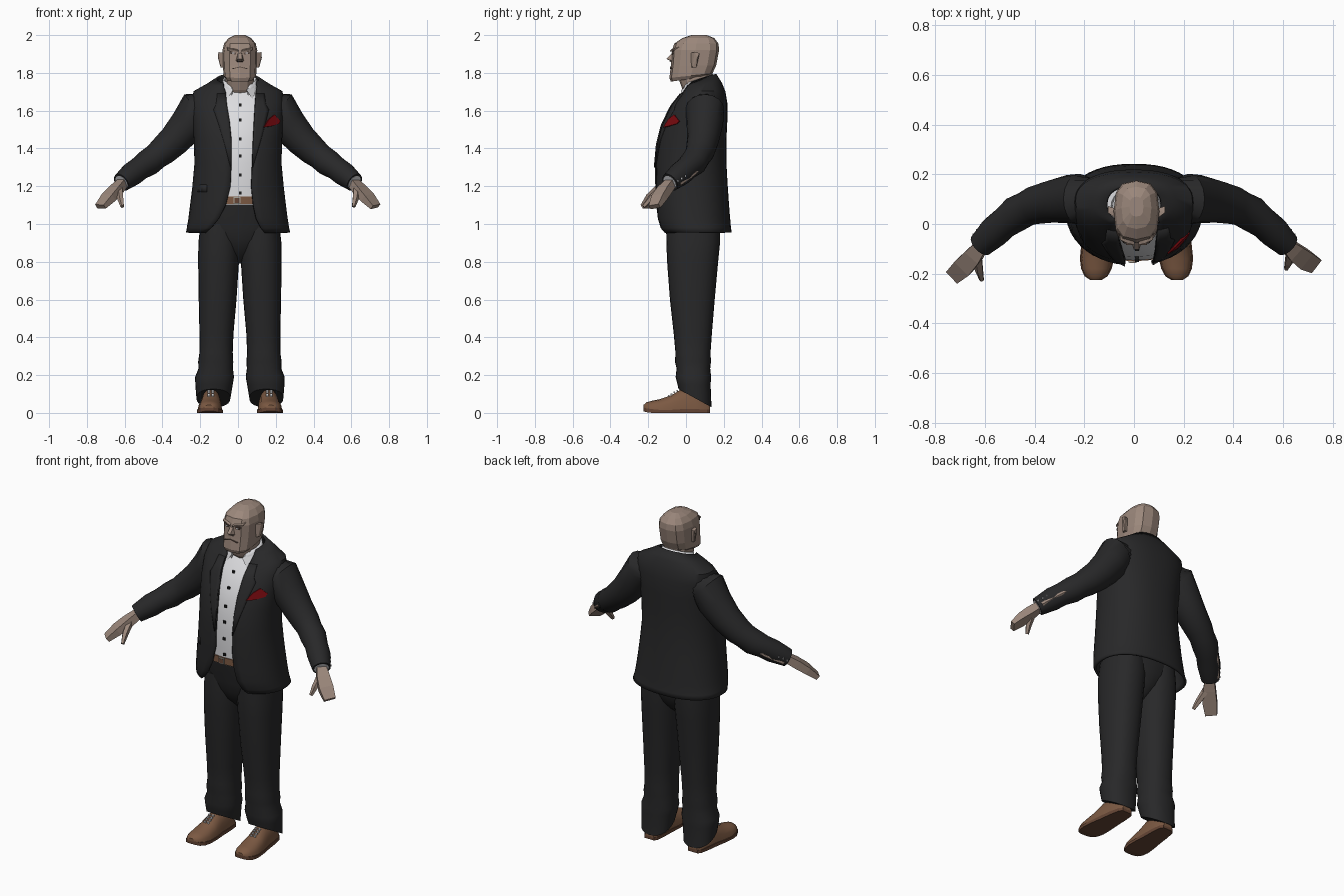
import bpy, bmesh, math
from mathutils import Vector

cube = bpy.data.objects.get("Cube")
if cube:
    bpy.data.objects.remove(cube, do_unlink=True)


def material(name, r, g, b):
    m = bpy.data.materials.new(name)
    m.use_nodes = True
    m.diffuse_color = (r, g, b, 1)
    bsdf = next(n for n in m.node_tree.nodes if n.type == 'BSDF_PRINCIPLED')
    bsdf.inputs["Base Color"].default_value = (r, g, b, 1)
    return m


SUIT = material("charcoal cloth", .021, .021, .022)
SHIRT = material("white cotton", .72, .72, .74)
SKIN = material("skin", .33, .245, .2)
CREASE = material("dark skin crease", .11, .075, .06)
LEATHER = material("brown leather", .2, .1, .055)
SOLE = material("dark brown sole", .13, .06, .035)
RED = material("red silk", .2, .003, .005)
BLACK = material("black button", .01, .01, .01)
METAL = material("buckle metal", .4, .38, .33)
MIDLINE = .01   # body midline offset


def finish(name, bm, mat, smooth=True, thickness=0):
    bmesh.ops.recalc_face_normals(bm, faces=bm.faces[:])
    mesh = bpy.data.meshes.new(name)
    bm.to_mesh(mesh)
    bm.free()
    mesh.materials.append(mat)
    if smooth:
        mesh.shade_smooth()
        mesh.set_sharp_from_angle(angle=math.radians(40))
    obj = bpy.data.objects.new(name, mesh)
    bpy.context.collection.objects.link(obj)
    if thickness:
        mod = obj.modifiers.new("thickness", 'SOLIDIFY')
        mod.thickness, mod.offset = thickness, 0
    return obj


def loft(name, rings, mat, closed=True, smooth=True, thickness=0):
    bm = bmesh.new()
    rows = [[bm.verts.new(p) for p in ring] for ring in rings]
    n = len(rows[0])
    for a, b in zip(rows, rows[1:]):
        for i in range(n if closed else n - 1):
            j = (i + 1) % n
            bm.faces.new((a[i], a[j], b[j], b[i]))
    if closed:
        bm.faces.new(rows[0])
        bm.faces.new(rows[-1])
    return finish(name, bm, mat, smooth, thickness)


def spow(v, e):
    return math.copysign(abs(v) ** e, v)


def oval(z, a, yf, yb, cx=0, tilt=0, n=24, p=2.3, start=0, end=2 * math.pi):
    """Rounded ring; angle zero is the front centre, then the left side."""
    cy, b = (yf + yb) / 2, (yb - yf) / 2
    full = end - start > 6.28
    pts = []
    for i in range(n):
        t = start + (end - start) * i / (n if full else n - 1)
        dy = -b * spow(math.cos(t), 2 / p)
        pts.append((cx + a * spow(math.sin(t), 2 / p), cy + dy, z + tilt * dy))
    return pts


def hull(name, pts, mat, side=1):
    bm = bmesh.new()
    for x, y, z in pts:
        bm.verts.new((MIDLINE + side * x, y, z))
    bmesh.ops.convex_hull(bm, input=bm.verts[:])
    return finish(name, bm, mat, False)


def box(name, c, size, mat):
    bm = bmesh.new()
    bmesh.ops.create_cube(bm, size=1)
    for v in bm.verts:
        v.co = Vector(c) + Vector(v.co[i] * size[i] for i in range(3))
    return finish(name, bm, mat, False)


def sweep(name, stations, mat, side, n=16, smooth=True):
    """Tube through (x, y, z, half width, half thickness) stations."""
    centres = [Vector(s[:3]) for s in stations]
    rings = []
    for i, s in enumerate(stations):
        d = (centres[min(i + 1, len(centres) - 1)] - centres[max(i - 1, 0)]).normalized()
        w = Vector((.7, .7, 0))
        w = (w - d * w.dot(d)).normalized()
        u = d.cross(w)
        ring = []
        for k in range(n):
            t = 2 * math.pi * (k + .5) / n
            q = centres[i] + w * s[3] * math.cos(t) + u * s[4] * math.sin(t)
            ring.append((side * q.x, q.y, q.z))
        rings.append(ring)
    return loft(name, rings, mat, smooth=smooth)


# Jacket: z, half width, front y, back y, right edge, left edge, tilt
COAT = [(.955, .27, -.125, .236, .17, .14, 0), (.98, .265, -.142, .232, .14, .12, 0),
        (1.03, .257, -.152, .228, .1, .095, 0), (1.1, .248, -.156, .222, .065, .08, 0),
        (1.2, .236, -.158, .215, .04, .07, 0), (1.32, .225, -.16, .208, .035, .075, 0),
        (1.45, .228, -.145, .208, .035, .08, 0), (1.55, .236, -.115, .213, .045, .085, 0),
        (1.64, .243, -.065, .213, .06, .09, 0), (1.70, .23, -.015, .203, .065, .095, 0),
        (1.735, .165, -.005, .185, .075, .1, .1), (1.765, .109, 0, .155, .076, .095, .35)]
P = 2.3


def coat_at(z):
    for a, b in zip(COAT, COAT[1:]):
        if z <= b[0]:
            f = (z - a[0]) / (b[0] - a[0])
            return [u + (v - u) * f for u, v in zip(a, b)]
    return COAT[-1]


def coat_y(x, z):
    _, a, yf, yb = coat_at(z)[:4]
    rise = max(0, 1 - abs(x / a) ** P) ** (1 / P)
    return (yf + yb) / 2 - (yb - yf) / 2 * rise


rings = []
for z, a, yf, yb, right, left, tilt in COAT:
    t0 = math.asin((left / a) ** (P / 2))
    t1 = 2 * math.pi - math.asin((right / a) ** (P / 2))
    rings.append(oval(z, a, yf, yb, 0, tilt, 40, P, t0, t1))
loft("jacket_body", rings, SUIT, closed=False, thickness=.012)

# Lapels and the pocket flap lie on the jacket front
for side, label in ((1, "left"), (-1, "right")):
    rows = []
    for z, width in ((1.3, .004), (1.42, .035), (1.52, .058), (1.605, .075), (1.63, .058), (1.69, .045)):
        edge = coat_at(z)[5 if side > 0 else 4]
        xs = [side * (edge + width * k / 4) for k in range(5)]
        rows.append([(x, coat_y(x, z) - .009, z) for x in xs])
    loft(label + "_lapel", rows, SUIT, closed=False, thickness=.006)
rows = [[(x, coat_y(x, z) - .006, z) for x in (-.165, -.19, -.212, -.225)] for z in (1.17, 1.21)]
loft("right_pocket_flap", rows, SUIT, closed=False, thickness=.005)

# Pocket square
bm = bmesh.new()
square = ((.135, 1.512), (.175, 1.517), (.215, 1.53), (.222, 1.545), (.192, 1.578), (.163, 1.555))
bm.faces.new([bm.verts.new((x, coat_y(x, z) - .014, z)) for x, z in square])
finish("pocket_square", bm, RED, False, .009)

# Shirt, its buttons and collar
rings = [oval(z, a * .88, yf + .013, yb - .025, .005) for z, a, yf, yb, *_ in COAT[3:10]]
loft("shirt", rings, SHIRT)
for z in (1.165, 1.26, 1.36, 1.45, 1.55, 1.63):
    box("shirt_button", (.012, coat_y(.01, z) + .01, z), (.015, .008, .015), BLACK)
rings = [oval(z, a, yf, yb, MIDLINE, .35, 24, 2, .45, 2 * math.pi - .45)
         for z, a, yf, yb in ((1.69, .1, -.02, .15), (1.735, .092, -.02, .145), (1.766, .084, -.015, .14))]
loft("shirt_collar", rings, SHIRT, closed=False, thickness=.008)
for side in (1, -1):
    hull("collar_point", [(.035, -.025, 1.71), (.07, -.03, 1.655), (.086, 0, 1.68), (.082, .03, 1.75),
                          (.04, -.015, 1.715), (.07, -.02, 1.665), (.075, .03, 1.745)], SHIRT, side)

# Belt and buckle
loft("belt", [oval(z, .215, -.15, .18) for z in (1.105, 1.145)], LEATHER)
box("belt_buckle", (-.005, -.15, 1.125), (.036, .01, .036), METAL)
box("buckle_inset", (-.005, -.1535, 1.125), (.026, .006, .026), SOLE)

# Trousers
loft("trouser_seat", [oval(z, a, yf, yb, MIDLINE) for z, a, yf, yb in (
    (1.12, .2, -.135, .17), (.98, .208, -.112, .183), (.92, .17, -.098, .175),
    (.86, .1, -.07, .15), (.82, .06, -.03, .115), (.79, .025, 0, .08))], SUIT)
LEG = [(1.0, .108, .1, -.1, .18), (.9, .11, .11, -.104, .18), (.8, .113, .108, -.1, .17),
       (.6, .118, .1, -.085, .152), (.42, .124, .09, -.065, .137), (.32, .126, .088, -.056, .13),
       (.27, .128, .093, -.058, .132), (.235, .128, .091, -.05, .128), (.19, .134, .103, -.055, .133),
       (.15, .137, .099, -.045, .13)]
SHOE = [(-.225, .022, .042, .025), (-.21, .044, .056, .02), (-.18, .058, .064, .016), (-.14, .065, .072, .012),
        (-.08, .062, .092, .012), (-.02, .055, .128, .016), (.05, .05, .11, .016), (.11, .042, .06, .014),
        (.128, .03, .04, .014)]
ARM = [(.15, .1, 1.62, .08), (.22, .1, 1.607, .102), (.262, .1, 1.53, .097), (.335, .09, 1.445, .085),
       (.4, .075, 1.385, .077), (.435, .06, 1.357, .07), (.475, .04, 1.325, .072), (.52, .005, 1.295, .063),
       (.56, -.03, 1.265, .064), (.617, -.085, 1.22, .051)]
for side, label, reach in ((1, "left", 0), (-1, "right", .045)):
    rings = [oval(z, a, yf, yb, MIDLINE + side * cx) for z, cx, a, yf, yb in LEG]
    rings.append(oval(.078, .09, -.04, .135, MIDLINE + side * .14, -.55))
    loft(label + "_trouser_leg", rings, SUIT)

    # Shoe upper, sole, laces
    upper, sole = [], []
    for y, w, h, low in SHOE:
        cx = MIDLINE + side * (.152 - .05 * y)
        angles = [2 * math.pi * k / 16 for k in range(16)]
        upper.append([(cx + w * math.cos(t), y, low + (h - low) * max(0, math.sin(t)) ** .8) for t in angles])
        floor = max(0, low - .016)
        sole.append([(cx + s * w * 1.06, y, z) for s, z in ((1, floor), (1, low + .004), (-1, low + .004), (-1, floor))])
    loft(label + "_shoe", upper, LEATHER)
    loft(label + "_shoe_sole", sole, SOLE, smooth=False)
    for k in range(4):
        for s in (-1, 1):
            box(label + "_shoe_lace", (MIDLINE + side * .155 + s * .011, -.092 + .015 * k, .091 + .0085 * k),
                (.013, .009, .008), SHIRT)

    # Sleeve, shirt cuff, sleeve slit, hand and thumb
    sweep(label + "_sleeve", [(x, y, z, r, r) for x, y, z, r in ARM], SUIT, side)
    sweep(label + "_shirt_cuff", [(.59, -.06, 1.24, .04, .04), (.617, -.086, 1.219, .041, .041)], SHIRT, side)
    sweep(label + "_sleeve_slit", [(.477, .1, 1.325, .004, .004), (.557, .043, 1.267, .011, .011),
                                   (.625, -.035, 1.212, .013, .013)], SKIN, side, 6)
    for k in range(3):
        box(label + "_cuff_button", (side * (.643 - .015 * k), -.045 + .019 * k, 1.228 + .013 * k),
            (.013, .013, .011), SHIRT)
    hand = [(.6, -.07, 1.23, .032, .03), (.645, -.112, 1.182, .05, .034),
            (.685, -.142, 1.14, .056, .03), (.728, -.166, 1.092, .046, .018)]
    thumb = [(.63, -.115, 1.185, .022, .022), (.622, -.155, 1.135, .018, .018), (.612, -.18, 1.092, .01, .01)]
    for part, stations, n in (("_hand", hand, 4), ("_thumb", thumb, 5)):
        bent = [(x, y - reach * (1.23 - z) / .138, z, w, t) for x, y, z, w, t in stations]
        sweep(label + part, bent, SKIN, side, n, False)

# Neck and faceted head
loft("neck", [oval(z, .076, yf, yb, MIDLINE, n=12) for z, yf, yb in (
    (1.67, .01, .14), (1.71, -.018, .14), (1.8, -.05, .14))], SKIN, smooth=False)
HEAD = [(1.767, .072, -.08, .11, .14), (1.785, .086, -.088, .14, .1), (1.84, .09, -.08, .16, 0),
        (1.92, .092, -.074, .175, 0), (1.955, .084, -.062, .172, 0), (1.984, .06, -.02, .15, 0),
        (2.0, .028, .03, .11, 0)]
loft("head", [oval(z, a, yf, yb, MIDLINE, tilt, 12, 2.8) for z, a, yf, yb, tilt in HEAD], SKIN, smooth=False)

# Face
both = lambda pts: [(s * x, y, z) for x, y, z in pts for s in (1, -1)]
hull("nose", both([(.009, -.06, 1.92), (.024, -.065, 1.862), (.011, -.103, 1.874), (.014, -.06, 1.85)]), SKIN)
hull("nose_shadow", both([(.016, -.084, 1.859), (.01, -.092, 1.863), (.014, -.06, 1.853)]), CREASE)
for side, label in ((1, "left"), (-1, "right")):
    hull(label + "_brow", [(.008, -.084, 1.917), (.008, -.082, 1.91), (.008, -.05, 1.93), (.066, -.064, 1.928),
                           (.066, -.062, 1.92), (.068, -.03, 1.94), (.035, -.078, 1.925)], SKIN, side)
    hull(label + "_eye_socket", [(x, y, z) for y in (-.05, -.0745) for x, z in (
        (.018, 1.907), (.052, 1.915), (.05, 1.9), (.022, 1.898))], CREASE, side)
    hull(label + "_eye", [(x, y, z) for y in (-.05, -.0765) for x, z in (
        (.028, 1.908), (.042, 1.909), (.042, 1.903), (.03, 1.902))], SHIRT, side)
    hull(label + "_mouth_half", [(x, y, z) for y in (-.05, -.0835) for x, z in (
        (0, 1.834), (0, 1.829), (.04, 1.82), (.042, 1.823))], CREASE, side)
    hull(label + "_ear", [(.08, .02, 1.905), (.08, .06, 1.905), (.08, .025, 1.828), (.08, .055, 1.828),
                          (.114, .045, 1.91), (.114, .072, 1.905), (.116, .06, 1.88),
                          (.1, .035, 1.83), (.102, .055, 1.828)], SKIN, side)
